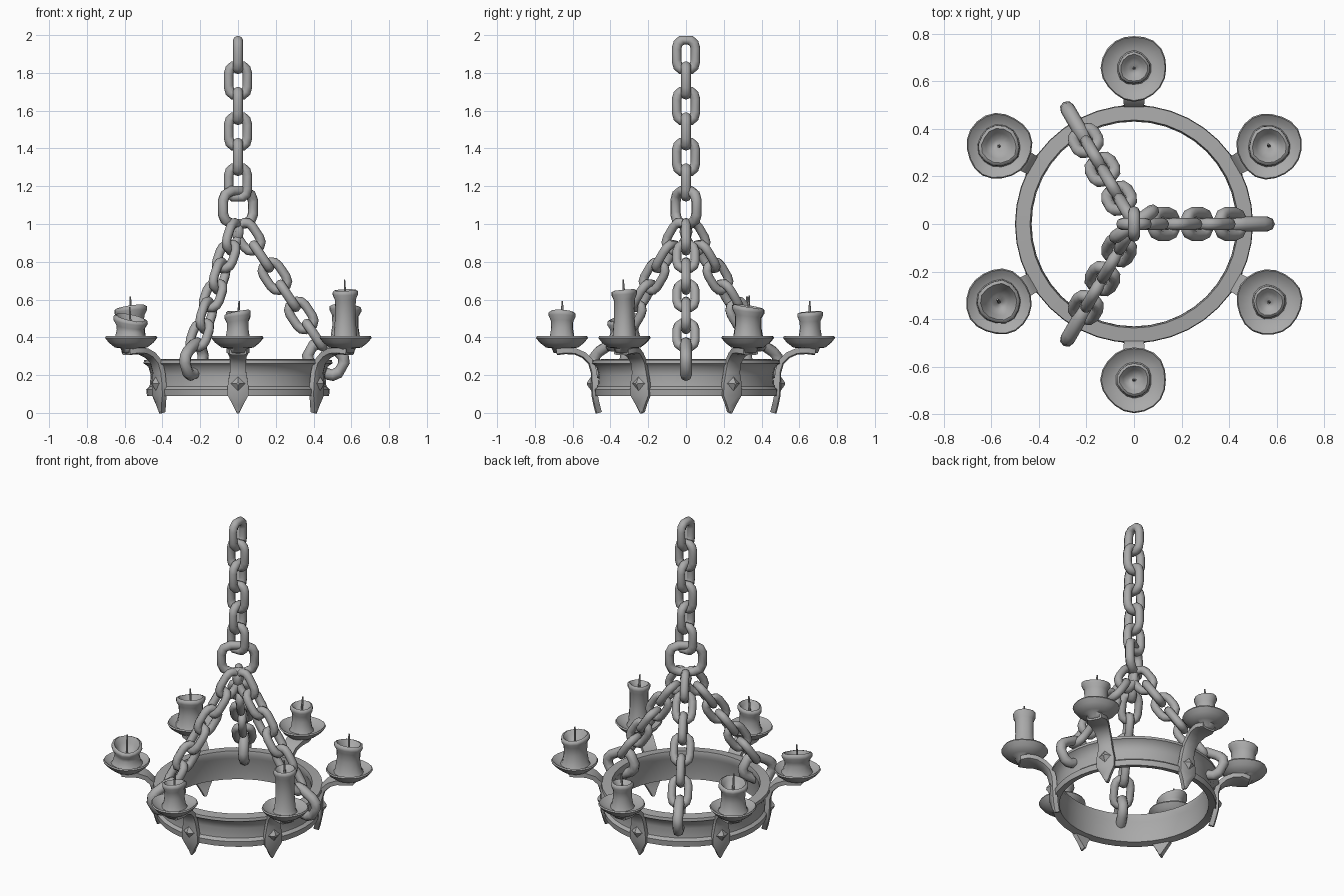
import bpy, bmesh, math, random
from mathutils import Vector, Matrix

random.seed(4)
cube = bpy.data.objects.get("Cube")
if cube:
    bpy.data.objects.remove(cube, do_unlink=True)

iron = bpy.data.materials.new("plain grey")
iron.use_nodes = True
GREY = (0.4, 0.4, 0.4, 1)
iron.diffuse_color = GREY
iron.node_tree.nodes["Principled BSDF"].inputs["Base Color"].default_value = GREY


def finish(name, bm, matrix=Matrix(), angle=40):
    bmesh.ops.recalc_face_normals(bm, faces=bm.faces)
    mesh = bpy.data.meshes.new(name)
    bm.to_mesh(mesh)
    bm.free()
    obj = bpy.data.objects.new(name, mesh)
    obj.matrix_world = matrix
    mesh.materials.append(iron)
    bpy.context.collection.objects.link(obj)
    bpy.ops.object.select_all(action="DESELECT")
    obj.select_set(True)
    bpy.context.view_layer.objects.active = obj
    bpy.ops.object.shade_smooth_by_angle(angle=math.radians(angle))
    return obj


def bridge(bm, rings, closed):
    """Skin a list of equal vertex loops."""
    count = len(rings)
    for i in range(count if closed else count - 1):
        a, b = rings[i], rings[(i + 1) % count]
        n = len(a)
        for j in range(n):
            bm.faces.new((a[j], a[(j + 1) % n], b[(j + 1) % n], b[j]))
    if not closed:
        bm.faces.new(rings[0])
        bm.faces.new(rings[-1])


def lathe(name, profile, sides, matrix=Matrix(), closed=False, wobble=0, slant=0, angle=40):
    """Spin (radius, height) points round z, optionally hand-made and uneven."""
    bm = bmesh.new()
    phase = random.uniform(0, math.tau)
    top = max(z for r, z in profile)
    base = min(z for r, z in profile)
    rings = []
    for r, z in profile:
        ring = []
        for k in range(sides):
            a = math.tau * k / sides
            rr = r * (1 + wobble * (math.cos(3 * a + phase) + 0.6 * math.cos(5 * a - phase)))
            lift = slant * math.cos(a + phase) * (z - base) / (top - base)
            ring.append(bm.verts.new((rr * math.cos(a), rr * math.sin(a), z + lift)))
        rings.append(ring)
    bridge(bm, rings, closed)
    return finish(name, bm, matrix, angle)


def link(name, center, along, side, half_len, half_wid, wire):
    """Closed chain link lying in the plane of two directions."""
    along, side = Vector(along).normalized(), Vector(side).normalized()
    normal = along.cross(side)
    quarter = [(0.42, 1), (0.85, 0.78), (1, 0.4)]
    outline = quarter + [(x, -y) for x, y in reversed(quarter)]
    outline += [(-x, -y) for x, y in outline]
    bm = bmesh.new()
    rings = []
    for x, y in outline:
        point = side * x * (half_wid - wire) + along * y * (half_len - wire)
        out = (side * x * half_len + along * y * half_wid).normalized()
        rings.append([bm.verts.new(point + wire * (out * math.cos(t) + normal * math.sin(t)))
                      for t in (math.tau * k / 8 for k in range(8))])
    bridge(bm, rings, True)
    return finish(name, bm, Matrix.Translation(center), 50)


# Iron hoop with flared rims
lathe("hoop", [(0.44, 0.10), (0.482, 0.09), (0.486, 0.125), (0.468, 0.14), (0.462, 0.20),
               (0.475, 0.245), (0.50, 0.262), (0.497, 0.28), (0.437, 0.285), (0.43, 0.255),
               (0.44, 0.235)], 40, closed=True)

# Hanging chain, alternating link planes
X, Y, Z = Vector((1, 0, 0)), Vector((0, 1, 0)), Vector((0, 0, 1))
for i in range(6):
    link("hanging_link", Z * (1.895 - 0.135 * i), Z, X if i % 2 else Y, 0.105, 0.076, 0.026)

# Junction ring
diag = math.radians(35)
link("junction_ring", Z * 1.088, Z, (math.cos(diag), math.sin(diag), 0), 0.115, 0.125, 0.028)

# Three sloping chains hooked on the hoop
for k in range(3):
    a = math.tau * k / 3
    radial = Vector((math.cos(a), math.sin(a), 0))
    tangent = Vector((-math.sin(a), math.cos(a), 0))
    slope = (radial * 0.07 - Z * 0.104).normalized()
    across = slope.cross(tangent)
    for i in range(6):
        center = radial * (0.055 + 0.07 * i) + Z * (0.932 - 0.104 * i)
        link("sloping_link", center, slope, tangent if i % 2 else across, 0.102, 0.073, 0.025)
    hook = (radial * 0.8 - Z * 0.45).normalized()
    link("hoop_link", radial * 0.465 + Z * 0.285, hook, hook.cross(tangent), 0.125, 0.098, 0.031)


def arm(matrix):
    """Flat strap: pointed foot, curling out under the dish."""
    stations = [(0.462, 0.0, 0.006), (0.474, 0.045, 0.028), (0.484, 0.095, 0.056),
                (0.486, 0.155, 0.054), (0.487, 0.215, 0.043), (0.503, 0.268, 0.042),
                (0.54, 0.305, 0.045), (0.585, 0.325, 0.055), (0.64, 0.328, 0.062),
                (0.685, 0.322, 0.045)]
    bm = bmesh.new()
    rings = []
    for i, (r, z, w) in enumerate(stations):
        p, q = stations[max(i - 1, 0)], stations[min(i + 1, len(stations) - 1)]
        t = Vector((q[0] - p[0], 0, q[1] - p[1])).normalized()
        n = Vector((t.z, 0, -t.x)) * 0.017
        c = Vector((r, 0, z))
        rings.append([bm.verts.new(c + v) for v in
                      (n * 0.6 - Y * w, n - Y * w * 0.6, n + Y * w * 0.6, n * 0.6 + Y * w,
                       Y * w - n, -Y * w - n)])
    bridge(bm, rings, False)
    finish("arm", bm, matrix, 35)
    # Diamond stud
    bm = bmesh.new()
    bmesh.ops.create_cone(bm, cap_ends=True, segments=4, radius1=0.042, radius2=0.008, depth=0.024)
    finish("diamond_stud", bm, matrix @ Matrix.Translation((0.511, 0, 0.155))
           @ Matrix.Rotation(math.pi / 2, 4, "Y"), 20)


# Candles by arm: height, radius, slant, bowl depth
candles = [(0.565, 0.086, 0.012, 0.05), (0.535, 0.068, 0.005, 0.03), (0.56, 0.088, 0.014, 0.05),
           (0.505, 0.092, 0.022, 0.075), (0.535, 0.072, 0.012, 0.045), (0.65, 0.068, 0.005, 0.03)]
for k, (top, rad, slant, bowl) in enumerate(candles):
    spin = Matrix.Rotation(math.radians(30 + 60 * k), 4, "Z")
    spot = spin @ Matrix.Translation((0.655, 0, 0))
    arm(spin)
    # Drip dish with a boss below
    lathe("dish", [(0.012, 0.312), (0.045, 0.318), (0.055, 0.342), (0.085, 0.346), (0.118, 0.372),
                   (0.138, 0.397), (0.133, 0.406), (0.115, 0.392), (0.08, 0.378), (0.01, 0.374)],
          20, spot, wobble=0.02, angle=60)
    # Melted candle and wick
    mid = (top + 0.38) / 2
    lathe("candle", [(rad * 1.1, 0.372), (rad * 0.92, 0.395), (rad * 0.8, mid - 0.01),
                     (rad * 0.82, top - 0.05), (rad * 0.99, top - 0.024), (rad * 0.98, top - 0.006),
                     (rad * 0.83, top), (rad * 0.62, top - bowl * 0.45),
                     (rad * 0.35, top - bowl), (rad * 0.05, top - bowl)],
          14, spot, wobble=0.03, slant=slant, angle=70)
    foot = top - bowl - 0.01
    lean = Matrix.Rotation(random.uniform(-0.1, 0.1), 4, "X")
    lathe("wick", [(0.007, 0), (0.006, bowl + 0.03), (0.004, bowl + 0.067)], 6,
          spot @ Matrix.Translation((0, 0, foot)) @ lean)
